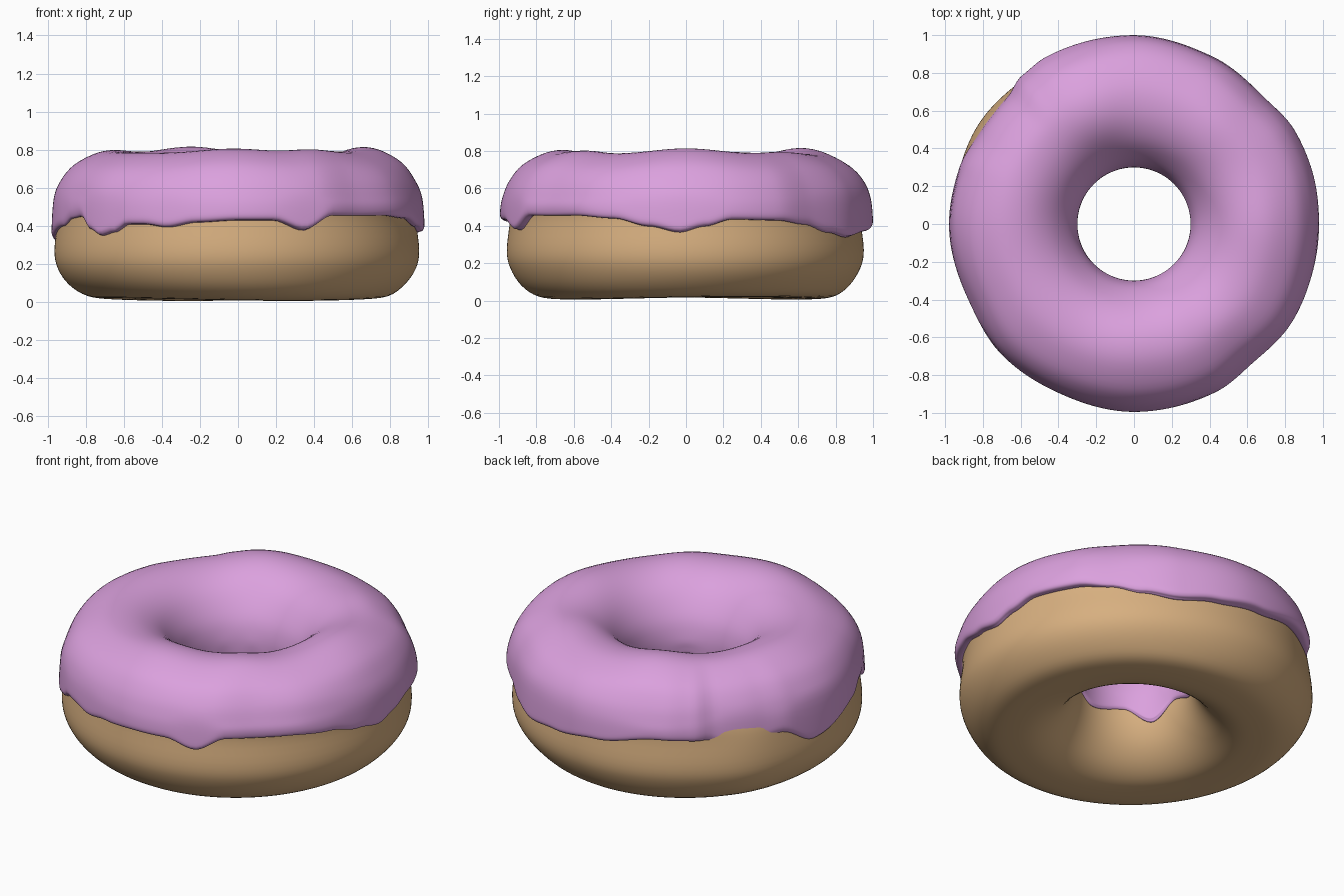
import bpy, bmesh, math

if "Cube" in bpy.data.objects:
    bpy.data.objects.remove(bpy.data.objects["Cube"])

SEG = 200   # steps around the ring


def material(name, rgb):
    m = bpy.data.materials.new(name)
    m.diffuse_color = (*rgb, 1)
    m.use_nodes = True
    m.node_tree.nodes["Principled BSDF"].inputs["Base Color"].default_value = m.diffuse_color
    return m


def around(table, deg):
    """Smooth periodic interpolation of (degrees, value) pairs."""
    deg %= 360
    pts = sorted((a % 360, v) for a, v in table)
    pts = [(pts[-1][0] - 360, pts[-1][1])] + pts + [(pts[0][0] + 360, pts[0][1])]
    for (a, v), (b, w) in zip(pts, pts[1:]):
        if a <= deg <= b:
            t = (deg - a) / max(b - a, 1e-6)
            return v + (w - v) * t * t * (3 - 2 * t)
    return pts[-1][1]


def bump(deg, centre, width):
    d = (deg - centre + 180) % 360 - 180
    return math.exp(-(d / width) ** 2)


def smooth_loop(pts, n=4):
    """Closed Catmull-Rom curve through the points."""
    out, c = [], len(pts)
    for i in range(c):
        p = [pts[(i + k - 1) % c] for k in range(4)]
        for s in range(n):
            t = s / n
            out.append(tuple(0.5 * (2 * p[1][k] + (p[2][k] - p[0][k]) * t
                       + (2 * p[0][k] - 5 * p[1][k] + 4 * p[2][k] - p[3][k]) * t * t
                       + (3 * p[1][k] - p[0][k] - 3 * p[2][k] + p[3][k]) * t ** 3)
                       for k in (0, 1)))
    return out


def ring(name, section, mat):
    """Sweep an angle-dependent closed section around z."""
    bm = bmesh.new()
    rows = []
    for i in range(SEG):
        deg = 360 * i / SEG
        a = math.radians(deg)
        rows.append([bm.verts.new((r * math.cos(a), r * math.sin(a), z))
                     for r, z in smooth_loop(section(deg))])
    n = len(rows[0])
    for i in range(SEG):
        p, q = rows[i], rows[(i + 1) % SEG]
        for j in range(n):
            k = (j + 1) % n
            bm.faces.new((p[j], q[j], q[k], p[k]))
    bmesh.ops.recalc_face_normals(bm, faces=bm.faces)
    for f in bm.faces:
        f.smooth = True
    me = bpy.data.meshes.new(name)
    bm.to_mesh(me)
    bm.free()
    me.materials.append(mat)
    ob = bpy.data.objects.new(name, me)
    bpy.context.collection.objects.link(ob)
    return ob


# Dough: flat-bottomed ring with a slight waist under the icing
DOUGH = [(.315, .40), (.325, .50), (.36, .60), (.44, .70), (.55, .745), (.66, .75),
         (.78, .715), (.88, .63), (.935, .52), (.942, .42), (.958, .27), (.94, .175),
         (.88, .085), (.79, .027), (.67, .013), (.55, .022), (.45, .075), (.37, .17),
         (.325, .28)]


def dough_section(deg):
    out = []
    tilt = .007 * math.sin(math.radians(2 * deg + 40))
    for r, z in DOUGH:
        if r > .8 and z < .45:
            r += .015 * bump(deg, 147, 14) - .012 * bump(deg, 70, 30) \
                - .006 * math.cos(math.radians(deg))
        out.append((r, z + (tilt if z < .1 else 0)))
    return out


# Icing: lower outer edge height, lower inner edge height, outer radius
OUTER_EDGE = [(-163, .40), (-156, .44), (-149, .45), (-143, .38), (-138, .35), (-132, .37),
              (-127, .41), (-121, .41), (-113, .395), (-103, .42), (-90, .43), (-79, .43),
              (-69, .38), (-59, .455), (-38, .455), (-24, .44), (-12, .40), (-2, .37),
              (6, .40), (15, .435), (31, .43), (42, .41), (53, .37), (64, .345), (78, .37),
              (95, .40), (115, .45), (131, .44), (143, .36), (158, .42), (171, .32)]
INNER_EDGE = [(0, .36), (35, .40), (70, .35), (95, .32), (110, .36), (125, .32), (140, .36),
              (155, .32), (185, .37), (212, .28), (240, .36), (275, .33), (305, .38), (335, .33)]
OUTER_R = [(0, .98), (18, .985), (30, .985), (45, .962), (65, .98), (90, 1.0), (118, 1.0),
           (127, .985), (135, .95), (150, .953), (162, .972), (180, .98), (205, .965),
           (225, .985), (245, .98), (270, .995), (296, .99), (311, .968), (328, .985),
           (345, .98)]


def icing_section(deg):
    zo, zi = around(OUTER_EDGE, deg), around(INNER_EDGE, deg)
    k = around(OUTER_R, deg) - .98
    lift = (.032 * bump(deg, 112, 18) + .03 * bump(deg, 0, 22) + .022 * bump(deg, -92, 20)
            + .018 * bump(deg, -55, 14) + .012 * bump(deg, 50, 15) + .015 * bump(deg, 170, 25))
    return [(.325, zi + .005), (.308, zi), (.302, zi + .03), (.302, .47), (.335, .58),
            (.42, .695), (.52, .758 + lift * .6), (.63, .782 + lift),
            (.74 + k * .4, .77 + lift), (.86 + k * .8, .712 + lift * .7), (.93 + k, .64),
            (.967 + k, .55), (.979 + k, zo + .05), (.975 + k, zo + .012),
            (.957 + k * .6, zo), (.93, zo + .012),
            # hidden underside within the dough
            (.90, .55), (.80, .66), (.62, .71), (.44, .66), (.35, .50)]


ring("dough", dough_section, material("golden dough", (.68, .43, .215)))
ring("icing", icing_section, material("pink icing", (.71, .355, .73)))
